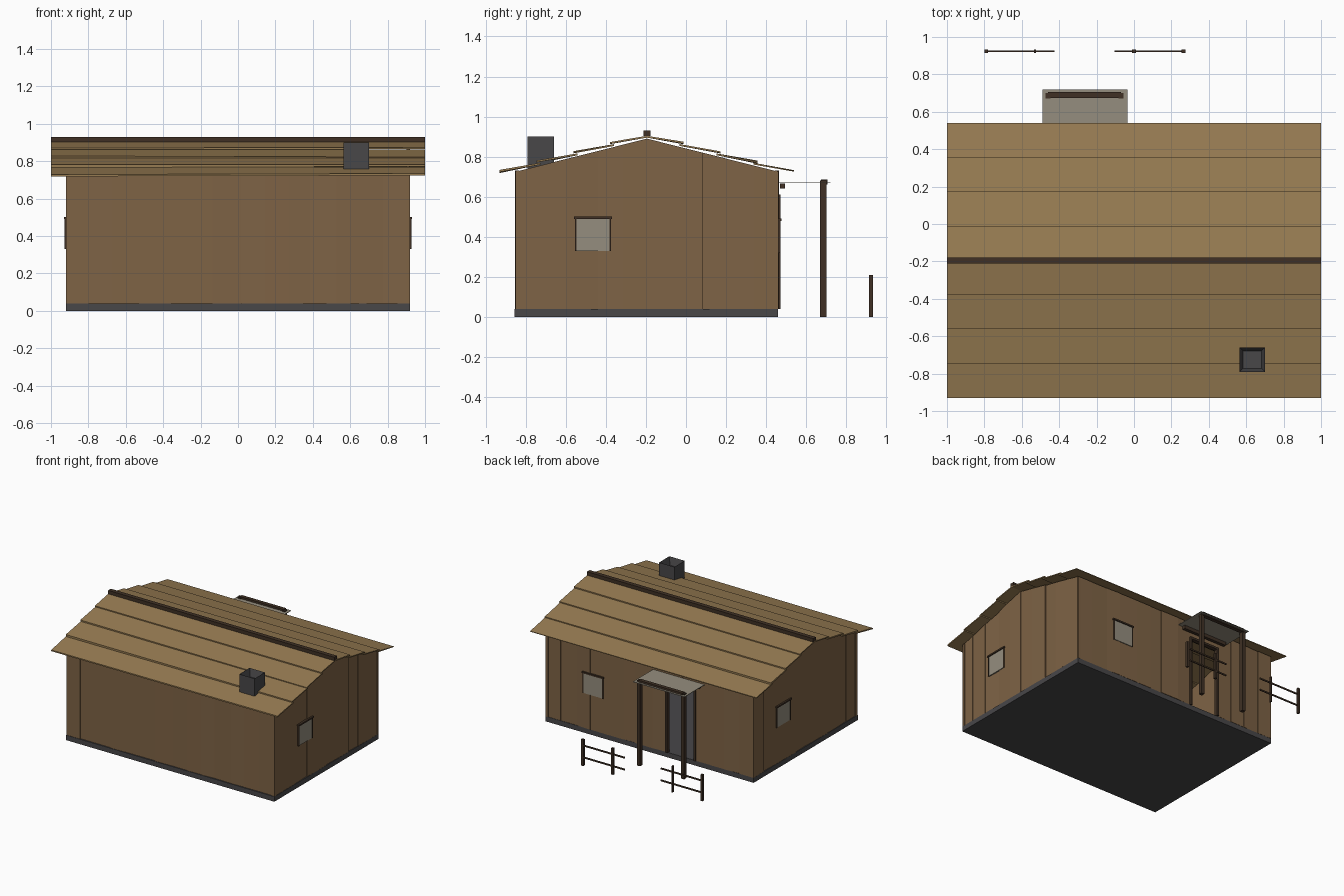
import bpy, bmesh, random
from mathutils import Vector

if "Cube" in bpy.data.objects:
    bpy.data.objects.remove(bpy.data.objects["Cube"])

random.seed(4)


def material(name, rgb):
    m = bpy.data.materials.new(name)
    m.diffuse_color = (*rgb, 1)
    m.use_nodes = True
    m.node_tree.nodes["Principled BSDF"].inputs["Base Color"].default_value = m.diffuse_color
    return m


WALL = material("wall_wood", (0.21, 0.125, 0.06))
ROOF = material("roof_wood", (0.31, 0.2, 0.085))
DARK = material("dark_wood", (0.05, 0.03, 0.018))
STONE = material("stone", (0.065, 0.063, 0.066))
PALE = material("pale_grey", (0.30, 0.27, 0.21))

QUADS = [(3, 2, 1, 0), (4, 5, 6, 7), (0, 1, 5, 4), (1, 2, 6, 5), (2, 3, 7, 6), (3, 0, 4, 7)]


def mesh(name, blocks, mat):
    """One object made of six-sided blocks, each given as 8 corner points."""
    bm = bmesh.new()
    for pts in blocks:
        vs = [bm.verts.new(p) for p in pts]
        for q in QUADS:
            bm.faces.new([vs[i] for i in q])
    bmesh.ops.recalc_face_normals(bm, faces=bm.faces)
    me = bpy.data.meshes.new(name)
    bm.to_mesh(me)
    bm.free()
    ob = bpy.data.objects.new(name, me)
    me.materials.append(mat)
    bpy.context.collection.objects.link(ob)
    return ob


def block(x0, x1, y0, y1, z0, z1):
    return [(x, y, z) for z in (z0, z1) for x, y in ((x0, y0), (x1, y0), (x1, y1), (x0, y1))]


def box(name, dims, mat):
    return mesh(name, [block(*dims)], mat)


RIDGE = -0.195


def gable_top(y):
    return 0.725 + 0.165 * (1 - abs(y - RIDGE) / 0.655)


def split(breaks, width=0.13):
    """Cut the stretches between the break points into plank-wide pieces."""
    out = [breaks[0]]
    for a, b in zip(breaks, breaks[1:]):
        n = max(1, round((b - a) / width))
        for i in range(1, n + 1):
            j = random.uniform(-0.02, 0.02) if i < n else 0
            out.append(a + (b - a) * i / n + j)
    return out


def plank_wall(name, breaks, place, top, bottom):
    """Vertical boards, each slightly twisted; place(u, depth, z) maps to space."""
    cuts, blocks = split(breaks), []
    for u0, u1 in zip(cuts, cuts[1:]):
        zb = bottom((u0 + u1) / 2)
        d0, d1 = random.uniform(0, 0.009), random.uniform(0, 0.009)
        low = [(u0, d0), (u1, d1), (u1, 0.02), (u0, 0.02)]
        blocks.append([place(u, d, zb) for u, d in low] + [place(u, d, top(u)) for u, d in low])
    mesh(name, blocks, WALL)


# Foundation
box("foundation", (-0.92, 0.92, -0.855, 0.46, 0, 0.04), STONE)

# Plank walls, with a doorway in the back
DOOR = (-0.405, -0.155)
flat, sill = (lambda u: 0.73), (lambda u: 0.04)
plank_wall("front_wall", [-0.92, 0.92], lambda u, d, z: (u, -0.853 + d, z), flat, sill)
plank_wall("back_wall", [-0.92, *DOOR, 0.92], lambda u, d, z: (u, 0.465 - d, z), flat,
           lambda u: 0.6 if DOOR[0] < u < DOOR[1] else 0.04)
for s, side in ((1, "right"), (-1, "left")):
    plank_wall(side + "_wall", [-0.85, RIDGE, 0.46],
               lambda u, d, z: (s * (0.92 - d), u, z), gable_top, sill)

# Corner boards
mesh("corner_boards", [block(x - 0.012, x + 0.012, y - 0.012, y + 0.012, 0.04, 0.725)
                       for x in (-0.907, 0.907) for y in (-0.84, 0.45)], WALL)


# Windows: pale pane with a thin dark frame
def window(name, centre, along, out):
    c, a, o = Vector(centre), Vector(along), Vector(out)

    def slab(u0, u1, z0, z1, depth):
        return [c + a * u + o * d + Vector((0, 0, z)) for z in (z0, z1)
                for u, d in ((u0, -0.022), (u1, -0.022), (u1, depth), (u0, depth))]
    mesh(name + "_pane", [slab(-0.085, 0.085, -0.08, 0.08, 0.003)], PALE)
    mesh(name + "_frame", [slab(-0.095, 0.095, 0.08, 0.092, 0.011),
                           slab(-0.09, -0.082, -0.08, 0.08, 0.007),
                           slab(0.082, 0.09, -0.08, 0.08, 0.007)], DARK)


window("right_window", (0.92, -0.465, 0.41), (0, 1, 0), (1, 0, 0))
window("left_window", (-0.92, 0.085, 0.41), (0, 1, 0), (-1, 0, 0))
window("back_window", (0.495, 0.465, 0.40), (1, 0, 0), (0, 1, 0))

# Door frame
mesh("door_frame", [block(x - 0.008, x + 0.008, 0.44, 0.472, 0.04, 0.6) for x in DOOR]
     + [block(-0.413, -0.147, 0.44, 0.472, 0.595, 0.612)], DARK)

# Roof: four overlapping courses on each slope, lower edges lifted
for s, side in ((1, "back"), (-1, "front")):
    courses, step = [], 0.735 / 4

    def slope(t):
        return 0.91 - 0.253 * t
    for i in range(4):
        t0, t1 = max(0, i * step - 0.02), (i + 1) * step
        pts = []
        for thick in (0, 0.009):
            for x, t in ((-1, t0), (1, t0), (1, t1), (-1, t1)):
                lift = -0.006 if t == t0 else 0.007 + random.uniform(-0.004, 0.004)
                pts.append((x, RIDGE + s * t, slope(t) + lift + thick - 0.009))
        courses.append(pts)
    mesh(side + "_roof", courses, ROOF)
box("ridge_beam", (-1, 1, -0.212, -0.178, 0.902, 0.93), DARK)

# Chimney with a hollow top
chimney = box("chimney", (0.565, 0.70, -0.79, -0.66, 0.73, 0.9), STONE)
bm = bmesh.new()
bm.from_mesh(chimney.data)
bm.faces.ensure_lookup_table()
top = max(bm.faces, key=lambda f: f.calc_center_median().z)
bmesh.ops.inset_region(bm, faces=[top], thickness=0.025)
bmesh.ops.translate(bm, verts=top.verts, vec=(0, 0, -0.06))
bm.to_mesh(chimney.data)
bm.free()

# Porch canopy, beams and posts
box("canopy", (-0.49, -0.035, 0.465, 0.72, 0.668, 0.672), PALE)
box("canopy_beam", (-0.46, -0.07, 0.675, 0.705, 0.66, 0.687), DARK)
box("canopy_wall_beam", (-0.46, -0.07, 0.47, 0.495, 0.64, 0.667), DARK)
mesh("porch_posts", [block(x - 0.014, x + 0.014, 0.67, 0.70, 0, 0.68)
                     for x in (-0.46, -0.07)], DARK)

# Two short fences
for name, posts, x0, x1 in (("left_fence", ((-0.79, 0.009), (-0.53, 0.005)), -0.80, -0.425),
                            ("right_fence", ((0.0, 0.01), (0.265, 0.01)), -0.105, 0.275)):
    mesh(name + "_posts", [block(x - w, x + w, 0.914, 0.933, 0, 0.21) for x, w in posts], DARK)
    mesh(name + "_rails", [block(x0, x1, 0.92, 0.927, z - 0.006, z + 0.006)
                           for z in (0.065, 0.16)], DARK)
